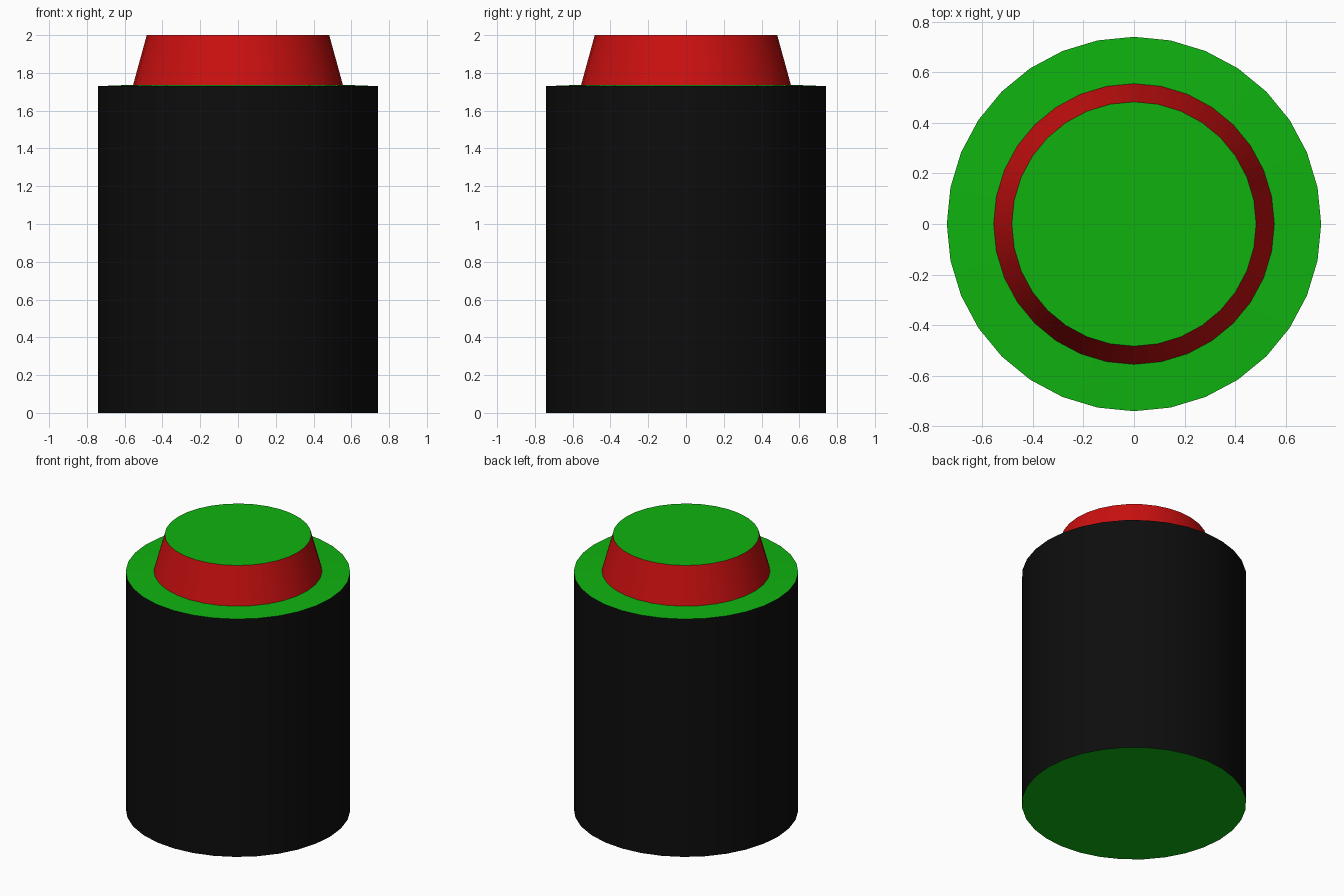
import bpy, bmesh
from math import cos, sin, pi, radians

if "Cube" in bpy.data.objects:
    bpy.data.objects.remove(bpy.data.objects["Cube"])

SIDES = 32


def material(name, rgb):
    m = bpy.data.materials.new(name)
    m.diffuse_color = (*rgb, 1)
    m.use_nodes = True
    m.node_tree.nodes["Principled BSDF"].inputs["Base Color"].default_value = m.diffuse_color
    return m


black = material("black", (0.004, 0.004, 0.004))
red = material("red", (0.6, 0.005, 0.005))
green = material("green", (0.005, 0.45, 0.005))


def lathe(name, profile, mats, wall_mats, cap_bottom, cap_top):
    """Revolve (radius, z) points; wall_mats gives a material index per band."""
    bm = bmesh.new()
    rings = [[bm.verts.new((r * cos(2 * pi * i / SIDES), r * sin(2 * pi * i / SIDES), z))
              for i in range(SIDES)] for r, z in profile]
    for low, high, idx in zip(rings, rings[1:], wall_mats):
        for i in range(SIDES):
            j = (i + 1) % SIDES
            bm.faces.new((low[i], low[j], high[j], high[i])).material_index = idx
    if cap_bottom:
        bm.faces.new(rings[0][::-1]).material_index = 1
    if cap_top:
        bm.faces.new(rings[-1]).material_index = 1
    me = bpy.data.meshes.new(name)
    bm.to_mesh(me)
    bm.free()
    for m in mats:
        me.materials.append(m)
    ob = bpy.data.objects.new(name, me)
    bpy.context.collection.objects.link(ob)
    bpy.ops.object.select_all(action='DESELECT')
    ob.select_set(True)
    bpy.context.view_layer.objects.active = ob
    bpy.ops.object.shade_smooth_by_angle(angle=radians(30))
    return ob


# Black drum with green base and slightly raised green shoulder
lathe("body", [(0.74, 0), (0.74, 1.73), (0.555, 1.737)], (black, green), (0, 1), True, False)
# Tapered red collar with green top
lathe("tapered_cap", [(0.555, 1.737), (0.483, 2.0)], (red, green), (0,), False, True)
